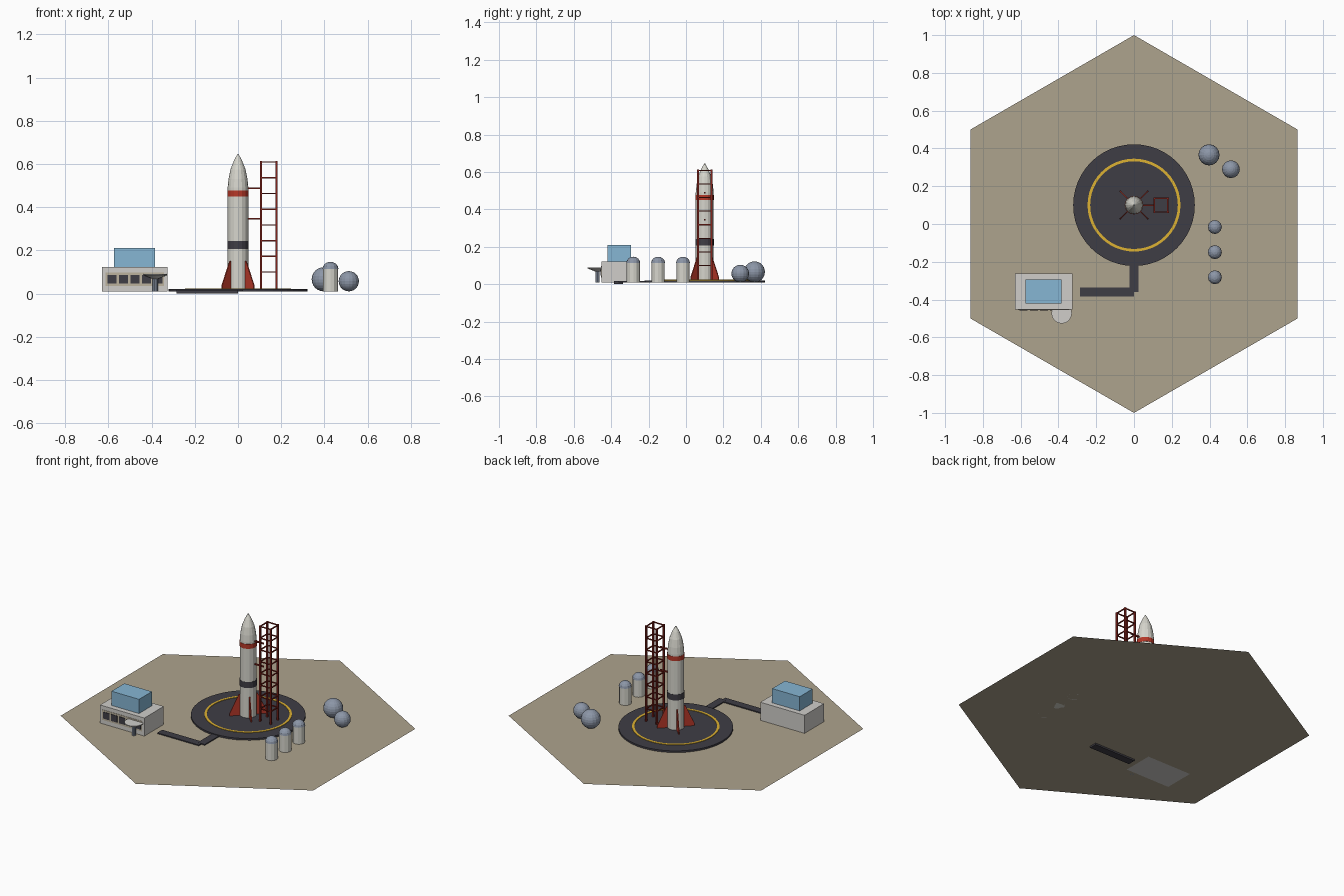
import bpy, bmesh, math
from mathutils import Matrix, Vector

cube = bpy.data.objects.get("Cube")
if cube:
    bpy.data.objects.remove(cube, do_unlink=True)


def material(name, r, g, b):
    lin = [(c / 255 / 12.92) if c < 11 else ((c / 255 + 0.055) / 1.055) ** 2.4 for c in (r, g, b)]
    m = bpy.data.materials.new(name)
    m.use_nodes = True
    m.diffuse_color = (*lin, 1)
    m.node_tree.nodes["Principled BSDF"].inputs["Base Color"].default_value = (*lin, 1)
    return m


SAND = material("sand", 174, 163, 141)
ASPHALT = material("asphalt", 63, 61, 69)
YELLOW = material("yellow paint", 222, 178, 50)
WHITE = material("off white", 214, 213, 204)
RED = material("red paint", 182, 56, 40)
RUST = material("dark red steel", 134, 36, 28)
CONCRETE = material("concrete", 208, 206, 202)
GLASS = material("blue glass", 134, 182, 212)
STEEL = material("blue grey steel", 140, 150, 167)
PANEL = material("beige panel", 188, 178, 158)


def finish(bm, name, mat):
    bmesh.ops.recalc_face_normals(bm, faces=bm.faces)
    me = bpy.data.meshes.new(name)
    bm.to_mesh(me)
    bm.free()
    me.materials.append(mat)
    ob = bpy.data.objects.new(name, me)
    bpy.context.collection.objects.link(ob)
    return ob


def add_box(bm, lo, hi):
    lo, hi = Vector(lo), Vector(hi)
    mat = Matrix.Translation((lo + hi) / 2) @ Matrix.Diagonal((*(hi - lo), 1))
    bmesh.ops.create_cube(bm, size=1, matrix=mat)


def box(name, lo, hi, mat):
    bm = bmesh.new()
    add_box(bm, lo, hi)
    return finish(bm, name, mat)


def lathe(name, x, y, profile, sides, mat, closed=False):
    """Revolve (radius, height) points about a vertical axis."""
    bm = bmesh.new()
    rings = []
    for r, z in profile:
        rings.append([bm.verts.new((x + r * math.cos(a), y + r * math.sin(a), z))
                      for a in (2 * math.pi * i / sides for i in range(sides))])
    pairs = list(zip(rings, rings[1:]))
    if closed:
        pairs.append((rings[-1], rings[0]))
    for low, high in pairs:
        for i in range(sides):
            j = (i + 1) % sides
            bm.faces.new((low[i], low[j], high[j], high[i]))
    if not closed:
        bm.faces.new(rings[0])
        bm.faces.new(rings[-1])
    bmesh.ops.remove_doubles(bm, verts=bm.verts, dist=0.00005)
    return finish(bm, name, mat)


def ball(name, centre, radius, mat):
    bm = bmesh.new()
    bmesh.ops.create_uvsphere(bm, u_segments=16, v_segments=12, radius=radius,
                              matrix=Matrix.Translation(centre))
    return finish(bm, name, mat)


# Ground sheet
G = 0.01
bm = bmesh.new()
bm.faces.new([bm.verts.new((math.sin(k * math.pi / 3), math.cos(k * math.pi / 3), G))
              for k in range(6)][::-1])
finish(bm, "ground", SAND)

# Launch pad with painted ring, and access road
PY, PAD = 0.1, 0.021
lathe("launch_pad", 0, PY, [(0.322, G + 0.0005), (0.322, PAD)], 48, ASPHALT)
lathe("pad_ring", 0, PY, [(0.232, PAD - 0.001), (0.246, PAD - 0.001),
                          (0.246, PAD + 0.003), (0.232, PAD + 0.003)], 48, YELLOW, True)
box("road_long", (-0.285, -0.384, 0), (0, -0.336, 0.016), ASPHALT)
box("road_short", (-0.024, -0.36, G + 0.0005), (0.024, -0.2, 0.017), ASPHALT)

# Rocket body, bands and fins
R = 0.048
lathe("rocket_body", 0, PY, [(R, PAD), (R, 0.49)], 16, WHITE)
lathe("rocket_nose", 0, PY, [(R, 0.49), (0.044, 0.53), (0.035, 0.575),
                             (0.019, 0.615), (0.003, 0.645)], 16, WHITE)
lathe("red_band", 0, PY, [(0.0495, 0.45), (0.0495, 0.478)], 16, RED)
lathe("dark_band", 0, PY, [(0.0495, 0.206), (0.0495, 0.243)], 16, ASPHALT)
bm = bmesh.new()
outline = [(0.03, PAD), (0.106, PAD), (0.106, 0.036), (0.054, 0.15), (0.03, 0.15)]
for k in range(4):
    turn = Matrix.Translation((0, PY, 0)) @ Matrix.Rotation(math.pi / 4 + k * math.pi / 2, 4, 'Z')
    a, b = [[bm.verts.new(turn @ Vector((r, t, z))) for r, z in outline] for t in (-0.003, 0.003)]
    bm.faces.new(a)
    bm.faces.new(b[::-1])
    for i in range(len(a)):
        j = (i + 1) % len(a)
        bm.faces.new((a[i], b[i], b[j], a[j]))
finish(bm, "rocket_fins", RED)

# Service tower: posts, ring beams and arms
TX, H, TOP = 0.143, 0.036, 0.613
bm = bmesh.new()
for sx in (-1, 1):
    for sy in (-1, 1):
        x, y = TX + sx * H, PY + sy * H
        add_box(bm, (x - 0.005, y - 0.005, PAD), (x + 0.005, y + 0.005, TOP))
finish(bm, "tower_posts", RUST)
bm = bmesh.new()
for k in range(8):
    z = TOP - 0.004 - k * 0.0728
    for s in (-H, H):
        add_box(bm, (TX - H, PY + s - 0.003, z - 0.003), (TX + H, PY + s + 0.003, z + 0.003))
        add_box(bm, (TX + s - 0.003, PY - H, z - 0.003), (TX + s + 0.003, PY + H, z + 0.003))
finish(bm, "tower_beams", RUST)
for name, z in (("upper_arm", 0.488), ("lower_arm", 0.346)):
    box(name, (0.042, PY - 0.004, z - 0.004), (TX - H, PY + 0.004, z + 0.004), RUST)

# Control building with window strip
FRONT = -0.452
box("building", (-0.63, FRONT, G), (-0.326, -0.262, 0.122), CONCRETE)
box("glass_room", (-0.574, -0.42, 0.12), (-0.385, -0.294, 0.21), GLASS)
box("window_panel", (-0.614, FRONT - 0.002, 0.035), (-0.342, FRONT + 0.002, 0.098), PANEL)
bm = bmesh.new()
for k in range(5):
    x = -0.605 + k * 0.0535
    add_box(bm, (x, FRONT - 0.005, 0.046), (x + 0.042, FRONT, 0.087))
finish(bm, "windows", ASPHALT)

# Dish on a post
lathe("dish_post", -0.383, -0.473, [(0.012, G), (0.012, 0.072)], 10, STEEL)
lathe("dish", -0.383, -0.473, [(0.012, 0.068), (0.054, 0.085), (0.054, 0.09)], 20, CONCRETE)

# Domed tanks and storage spheres
for k, y in enumerate((-0.282, -0.149, -0.016), 1):
    lathe(f"tank_{k}", 0.428, y, [(0.035, G), (0.035, 0.12)], 12, WHITE)
    dome = [(0.037 * math.cos(t * math.pi / 8), 0.114 + 0.033 * math.sin(t * math.pi / 8))
            for t in range(5)]
    lathe(f"tank_dome_{k}", 0.428, y, dome, 12, STEEL)
ball("large_sphere", (0.397, 0.366, 0.066), 0.056, STEEL)
ball("small_sphere", (0.513, 0.29, 0.057), 0.047, STEEL)
